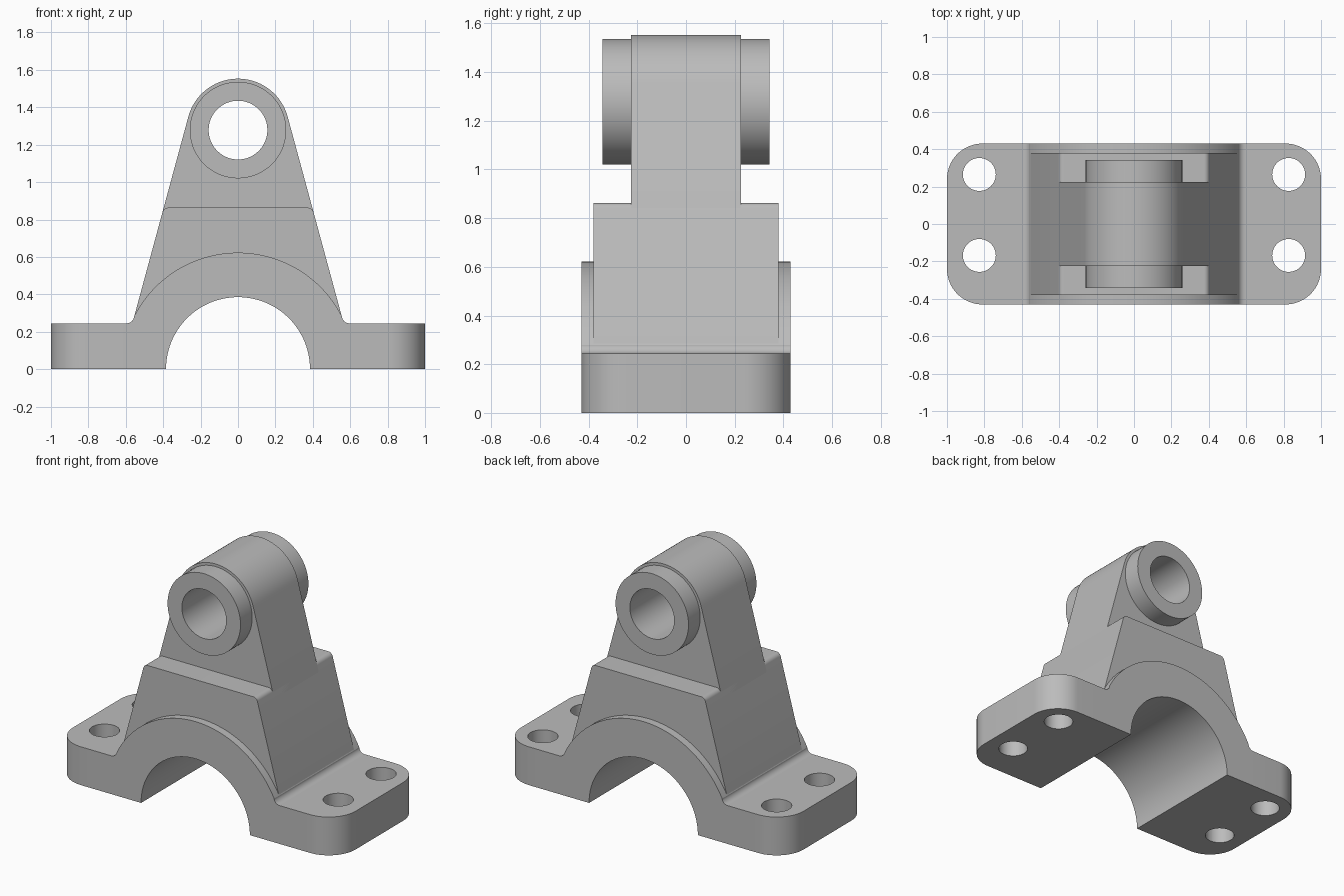
import bpy, bmesh
from math import sin, cos, atan, radians, degrees
from mathutils import Vector

cube = bpy.data.objects.get("Cube")
if cube:
    bpy.data.objects.remove(cube, do_unlink=True)

# One plain grey for the whole casting
grey = bpy.data.materials.new("cast_grey")
grey.use_nodes = True
colour = (0.5, 0.5, 0.5, 1)
grey.diffuse_color = colour
grey.node_tree.nodes["Principled BSDF"].inputs["Base Color"].default_value = colour


def arc(cx, cy, r, start, end, steps):
    """Points along an arc, angles in degrees."""
    angles = [radians(start + (end - start) * i / steps) for i in range(steps + 1)]
    return [(cx + r * cos(a), cy + r * sin(a)) for a in angles]


def mirrored(half):
    """Close a right-hand half profile with its mirror image in x."""
    return half + [(-x, z) for x, z in reversed(half)]


def extrude(name, outline, low, high, along="y"):
    """Solid from an outline: in xz pushed along y, or in xy pushed along z."""
    bm = bmesh.new()
    if along == "y":
        verts = [bm.verts.new((u, low, v)) for u, v in outline]
        push = Vector((0, high - low, 0))
    else:
        verts = [bm.verts.new((u, v, low)) for u, v in outline]
        push = Vector((0, 0, high - low))
    face = bm.faces.new(verts)
    result = bmesh.ops.extrude_face_region(bm, geom=[face], use_keep_orig=True)
    moved = [g for g in result["geom"] if isinstance(g, bmesh.types.BMVert)]
    bmesh.ops.translate(bm, vec=push, verts=moved)
    bmesh.ops.recalc_face_normals(bm, faces=bm.faces)
    mesh = bpy.data.meshes.new(name)
    bm.to_mesh(mesh)
    bm.free()
    mesh.materials.append(grey)
    obj = bpy.data.objects.new(name, mesh)
    bpy.context.collection.objects.link(obj)
    return obj


def finish(obj, cutters=()):
    """Cut the holes, then smooth the curved walls."""
    bpy.ops.object.select_all(action="DESELECT")
    obj.select_set(True)
    bpy.context.view_layer.objects.active = obj
    for cutter in cutters:
        mod = obj.modifiers.new("hole", "BOOLEAN")
        mod.operation = "DIFFERENCE"
        mod.solver = "EXACT"
        mod.object = cutter
        bpy.ops.object.modifier_apply(modifier=mod.name)
    bpy.ops.object.shade_smooth_by_angle(angle=radians(30))
    for cutter in cutters:
        bpy.data.objects.remove(cutter, do_unlink=True)


def circle(cx, cy, r, steps=64):
    return arc(cx, cy, r, 0, 360, steps)[:-1]


# Main sizes
depth, plate_top = 0.43, 0.245
pin_z, web_r, collar_r, bore_r = 1.278, 0.275, 0.258, 0.157
web_y, cheek_y, collar_y = 0.225, 0.38, 0.343
cheek_top, round_r, fillet_r = 0.863, 0.03, 0.04
lean = atan(0.271)
lean_deg = degrees(lean)


def slope_x(z, offset=0.0):
    """x of the leaning side, tangent to the rounded top of the web."""
    return (web_r + offset - sin(lean) * (z - pin_z)) / cos(lean)


# Saddle: half-round arch with fillets running out to the flanges
fillet_z = plate_top + fillet_r
fillet_x = slope_x(fillet_z, fillet_r)
half = [(0.385, 0), (fillet_x, 0)]
half += arc(fillet_x, fillet_z, fillet_r, 270, 180 + lean_deg, 8)
half += arc(0, 0, 0.623, 26.6, 89, 24)
outline = mirrored(half) + arc(0, 0, 0.385, 180, 0, 60)[1:-1]
finish(extrude("saddle_arch", outline, -depth, depth))

# Flanges with rounded outer corners and two bolt holes each
corner = 0.19
for side, label in ((1, "left"), (-1, "right")):
    shape = [(fillet_x, -depth)]
    shape += arc(1 - corner, corner - depth, corner, -90, 0, 16)
    shape += arc(1 - corner, depth - corner, corner, 0, 90, 16)
    shape += [(fillet_x, depth)]
    flange = extrude(label + "_flange", [(side * x, y) for x, y in shape], 0, plate_top, "z")
    holes = [extrude("bolt_cutter", circle(side * 0.827, y, 0.088, 48), -0.1, 0.4, "z")
             for y in (0.265, -0.168)]
    for hole in holes:
        hole.hide_render = True
    finish(flange, holes)

# Lower block: leaning sides, softened top corners, seated on the arch
round_z = cheek_top - round_r
half = [(slope_x(0.27), 0.27)]
half += arc(slope_x(round_z, -round_r), round_z, round_r, lean_deg, 90, 8)
outline = mirrored(half) + arc(0, 0, 0.5, 150, 30, 24)
finish(extrude("lower_block", outline, -cheek_y, cheek_y))

# Upper web: tapers to a rounded eye with the pin bore through it
outline = [(-slope_x(0.8), 0.8), (slope_x(0.8), 0.8)]
outline += arc(0, pin_z, web_r, lean_deg, 180 - lean_deg, 40)
bore = extrude("bore_cutter", circle(0, pin_z, bore_r), -1, 1)
bore.hide_render = True
finish(extrude("upper_web", outline, -web_y, web_y), [bore])

# Collars on both ends of the bore
for label, low, high in (("front", -collar_y, -web_y), ("back", web_y, collar_y)):
    collar = extrude(label + "_collar", circle(0, pin_z, collar_r, 72), low, high)
    bore = extrude("bore_cutter", circle(0, pin_z, bore_r), -1, 1)
    bore.hide_render = True
    finish(collar, [bore])
